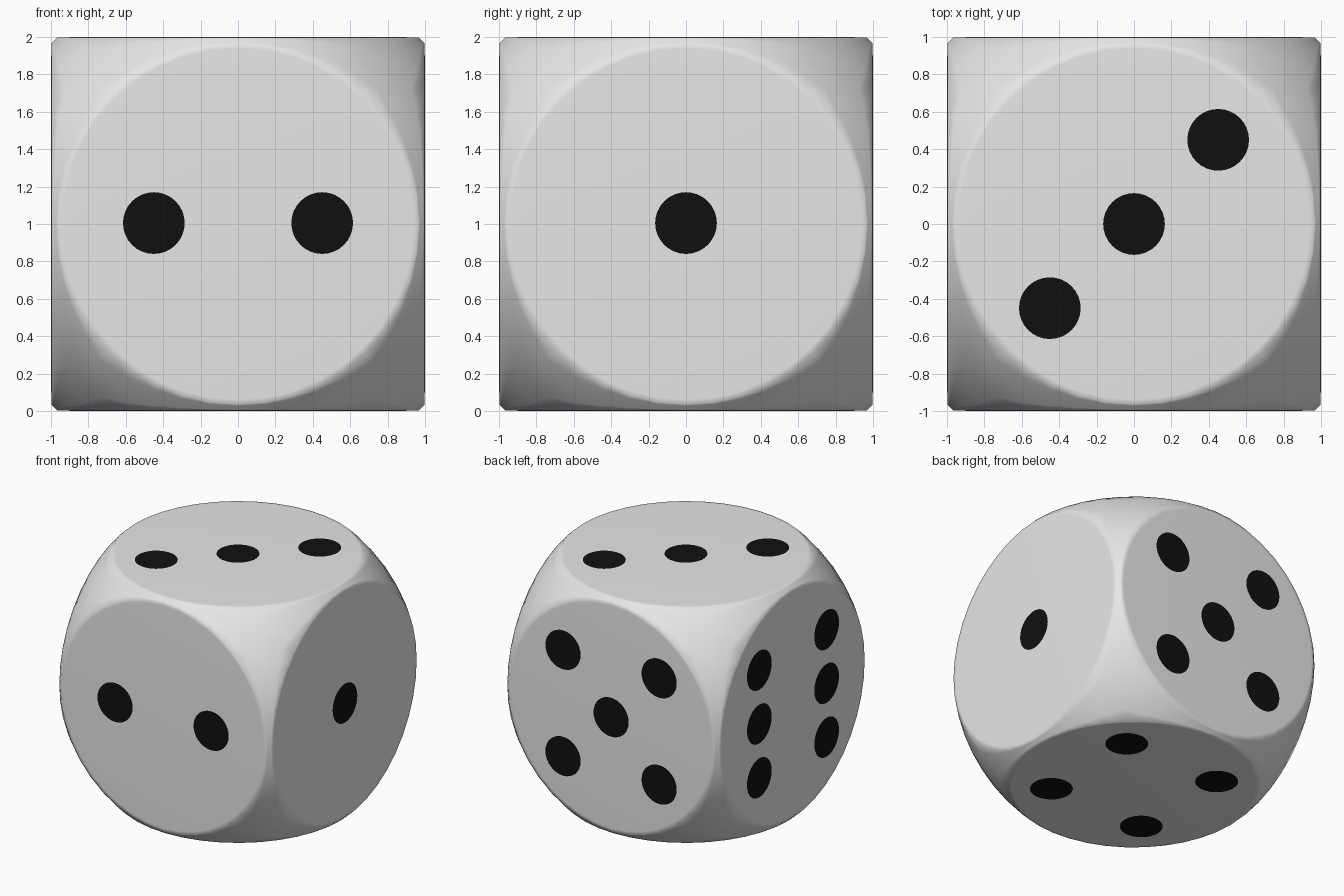
import bpy, bmesh, math
from mathutils import Vector

if "Cube" in bpy.data.objects:
    bpy.data.objects.remove(bpy.data.objects["Cube"])

def material(name, c):
    m = bpy.data.materials.new(name)
    m.diffuse_color = (*c, 1)
    m.use_nodes = True
    m.node_tree.nodes["Principled BSDF"].inputs["Base Color"].default_value = m.diffuse_color
    return m

white = material("off_white", (0.8, 0.8, 0.8))
black = material("black", (0.005, 0.005, 0.005))

R = 1.388      # rounding sphere that trims the cube corners
N = 40         # segments round each flat face (multiple of 8)
MID = Vector((0, 0, 1))

# each face: name, normal, right axis, up axis, pip positions
P = 0.45
FACES = [
    ("front", (0, -1, 0), (1, 0, 0), (0, 0, 1), [(-P, 0.005), (P, 0.005)]),
    ("back", (0, 1, 0), (-1, 0, 0), (0, 0, 1),
     [(0, 0)] + [(a, b) for a in (-P, P) for b in (-P, P)]),
    ("right", (1, 0, 0), (0, 1, 0), (0, 0, 1), [(0, 0.005)]),
    ("left", (-1, 0, 0), (0, -1, 0), (0, 0, 1),
     [(a, b) for a in (-P, P) for b in (-0.455, 0, 0.455)]),
    ("top", (0, 0, 1), (1, 0, 0), (0, 1, 0), [(-P, -P), (0, 0), (P, P)]),
    ("bottom", (0, 0, -1), (1, 0, 0), (0, -1, 0),
     [(a, b) for a in (-P, P) for b in (-P, P)]),
]

def finish(bm, name, mat, smooth):
    me = bpy.data.meshes.new(name)
    bm.to_mesh(me)
    bm.free()
    me.materials.append(mat)
    for p in me.polygons:
        p.use_smooth = smooth
    ob = bpy.data.objects.new(name, me)
    bpy.context.collection.objects.link(ob)
    return ob

# die body: flat disc on each face, soft rim, then spherical corners
bm = bmesh.new()
for name, n, u, v, pips in FACES:
    n, u, v = Vector(n), Vector(u), Vector(v)
    rings = [[] for _ in range(6)]
    for k in range(N):
        a = 2 * math.pi * k / N
        c, s = math.cos(a), math.sin(a)
        m = max(abs(c), abs(s))
        rim = Vector((0.97 * c, 0.97 * s, 1))
        edge = Vector((c / m, s / m, 1))
        pts = [Vector((0.86 * c, 0.86 * s, 1)), Vector((0.94 * c, 0.94 * s, 0.997))]
        pts += [rim.lerp(edge, t).normalized() * R for t in (0, 0.33, 0.67, 1)]
        for ring, p in zip(rings, pts):
            ring.append(bm.verts.new(u * p.x + v * p.y + n * p.z + MID))
    bm.faces.new(rings[0])
    for r0, r1 in zip(rings, rings[1:]):
        for k in range(N):
            j = (k + 1) % N
            bm.faces.new((r0[k], r1[k], r1[j], r0[j]))
bmesh.ops.remove_doubles(bm, verts=bm.verts, dist=0.0005)
bmesh.ops.recalc_face_normals(bm, faces=bm.faces)
finish(bm, "die_body", white, True)

# pips: thin round plates on each face
for name, n, u, v, pips in FACES:
    n, u, v = Vector(n), Vector(u), Vector(v)
    bm = bmesh.new()
    for x, y in pips:
        ctr = MID + u * x + v * y + n * 1.002
        ring = []
        for k in range(32):
            a = 2 * math.pi * k / 32
            ring.append(bm.verts.new(ctr + (u * math.cos(a) + v * math.sin(a)) * 0.165))
        bm.faces.new(ring)
    finish(bm, name + "_pips", black, False)
